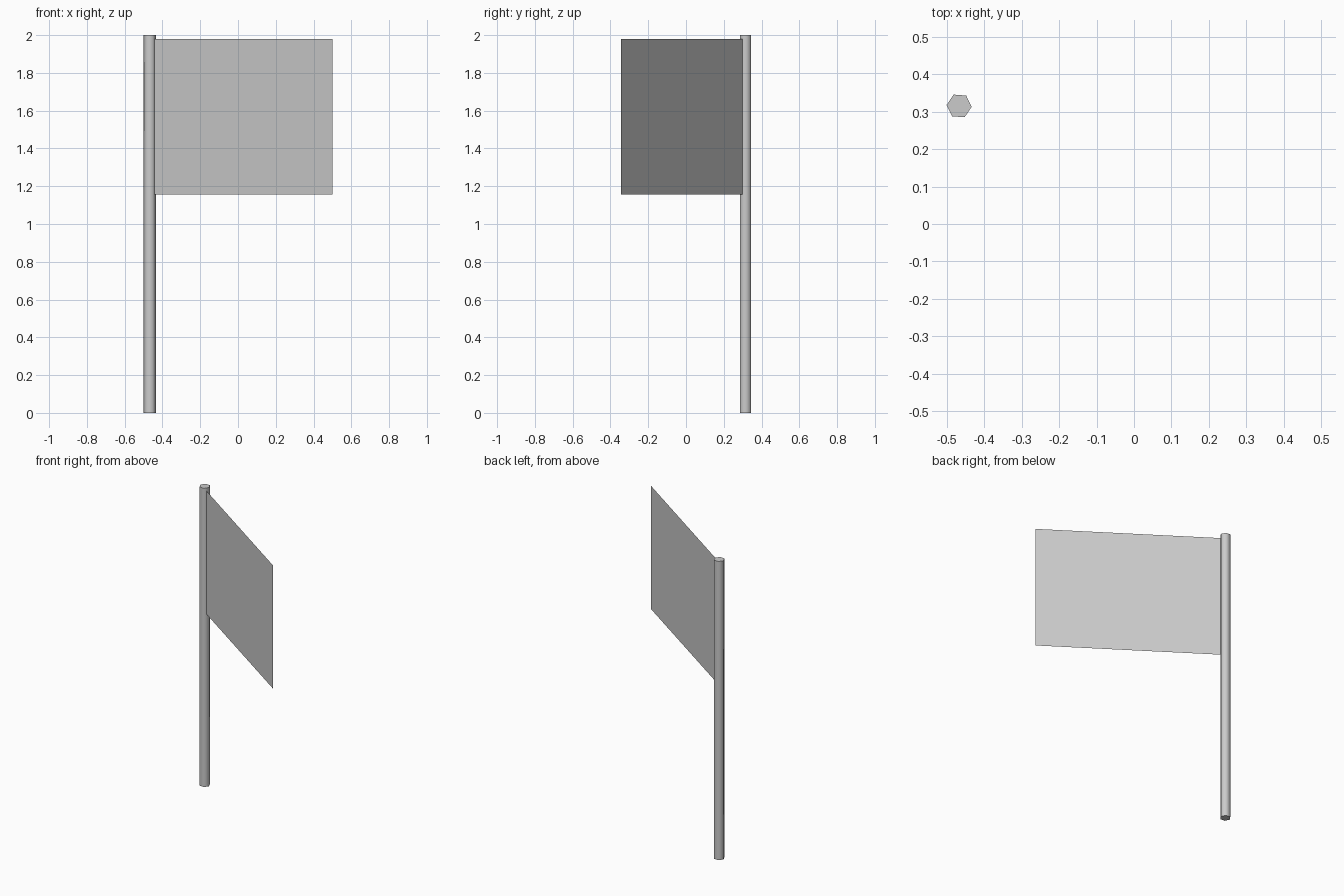
import bpy
from math import radians, atan2, hypot, cos, pi

if "Cube" in bpy.data.objects:
    bpy.data.objects.remove(bpy.data.objects["Cube"])

POLE = (-0.4666, 0.315)      # pole axis
TIP = (0.5, -0.345)          # free edge of the flag
R = 0.0335
dx, dy = TIP[0] - POLE[0], TIP[1] - POLE[1]
angle = atan2(dy, dx)

# Six-sided pole, one flat side turned toward the flag
bpy.ops.mesh.primitive_cylinder_add(vertices=6, radius=R, depth=2,
                                    location=(*POLE, 1))
pole = bpy.context.object
pole.name = "pole"
# primitive has a vertex on +y; a flat side therefore faces +x
pole.rotation_euler = (0, 0, angle)
bpy.ops.object.shade_smooth_by_angle(angle=radians(65))

# Flat single-sheet flag, hanging from the flat side of the pole
start, end = R * cos(pi / 6), hypot(dx, dy)
bottom, top = 1.155, 1.98
mesh = bpy.data.meshes.new("flag")
mesh.from_pydata([(start, 0, bottom), (end, 0, bottom),
                  (end, 0, top), (start, 0, top)], [], [(0, 1, 2, 3)])
flag = bpy.data.objects.new("flag", mesh)
flag.location = (*POLE, 0)
flag.rotation_euler = (0, 0, angle)
bpy.context.collection.objects.link(flag)
